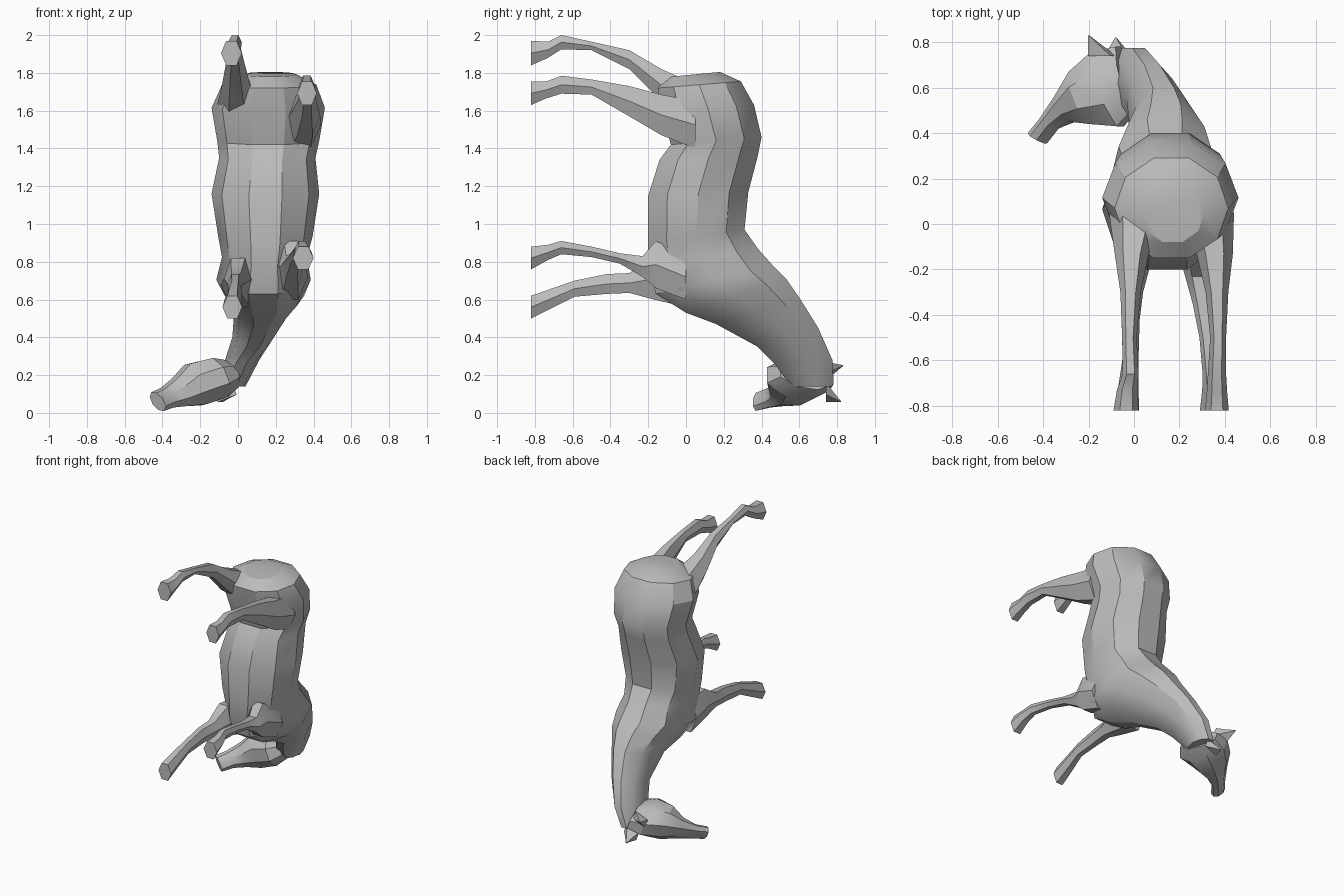
import bpy, bmesh, math
from mathutils import Vector

if "Cube" in bpy.data.objects:
    bpy.data.objects.remove(bpy.data.objects["Cube"], do_unlink=True)

grey = bpy.data.materials.new("plain grey")
grey.use_nodes = True
COLOUR = (0.5, 0.5, 0.5, 1)
grey.diffuse_color = COLOUR
grey.node_tree.nodes["Principled BSDF"].inputs["Base Color"].default_value = COLOUR


def loft(name, rings, side, sides):
    """Skin rings given as (top point, bottom point, half width) and cap the ends."""
    bm = bmesh.new()
    side = Vector(side).normalized()
    loops = []
    for top, bottom, half in rings:
        top, bottom = Vector(top), Vector(bottom)
        mid, up = (top + bottom) / 2, (top - bottom) / 2
        up /= math.cos(math.pi / sides)
        loop = []
        for i in range(sides):
            a = (i + 0.5) * math.tau / sides
            loop.append(bm.verts.new(mid + up * math.cos(a) + side * half * math.sin(a)))
        loops.append(loop)
    for a, b in zip(loops, loops[1:]):
        for i in range(sides):
            j = (i + 1) % sides
            bm.faces.new((a[i], a[j], b[j], b[i]))
    bm.faces.new(loops[0])
    bm.faces.new(loops[-1])
    bmesh.ops.recalc_face_normals(bm, faces=bm.faces)
    mesh = bpy.data.meshes.new(name)
    bm.to_mesh(mesh)
    bm.free()
    mesh.materials.append(grey)
    obj = bpy.data.objects.new(name, mesh)
    bpy.context.collection.objects.link(obj)
    bpy.ops.object.select_all(action="DESELECT")
    obj.select_set(True)
    bpy.context.view_layer.objects.active = obj
    bpy.ops.object.shade_smooth_by_angle(angle=math.radians(30))
    return obj


# Torso and neck, rump to poll: centre x, half width, back (y, z), belly (y, z)
torso = [
    (0.17, 0.14, (0.18, 1.805), (-0.08, 1.78)),
    (0.165, 0.25, (0.29, 1.755), (-0.15, 1.72)),
    (0.16, 0.30, (0.36, 1.63), (-0.13, 1.60)),
    (0.16, 0.27, (0.40, 1.46), (-0.08, 1.42)),
    (0.155, 0.255, (0.38, 1.36), (-0.14, 1.34)),
    (0.145, 0.285, (0.33, 1.17), (-0.20, 1.15)),
    (0.145, 0.25, (0.31, 0.97), (-0.20, 0.90)),
    (0.14, 0.225, (0.38, 0.87), (-0.20, 0.78)),
    (0.135, 0.25, (0.46, 0.78), (-0.16, 0.63)),
    (0.14, 0.21, (0.53, 0.71), (0.00, 0.53)),
    (0.13, 0.15, (0.60, 0.61), (0.16, 0.47)),
    (0.08, 0.11, (0.70, 0.45), (0.38, 0.35)),
    (0.02, 0.09, (0.775, 0.28), (0.46, 0.27)),
    (-0.03, 0.07, (0.775, 0.14), (0.56, 0.14)),
]
loft("torso_and_neck", [((x, *back), (x, *belly), w) for x, w, back, belly in torso],
     (1, 0, 0), 10)

# Head turned to one side: brow point, jaw point, half width
HEAD_SIDE = (0.37, 0, -0.93)
loft("head", [
    ((-0.07, 0.78, 0.18), (0.00, 0.50, 0.22), 0.08),
    ((-0.17, 0.76, 0.16), (-0.06, 0.43, 0.20), 0.12),
    ((-0.27, 0.67, 0.14), (-0.18, 0.44, 0.16), 0.125),
    ((-0.34, 0.56, 0.11), (-0.27, 0.45, 0.11), 0.085),
    ((-0.41, 0.46, 0.08), (-0.34, 0.42, 0.08), 0.06),
    ((-0.46, 0.40, 0.065), (-0.39, 0.355, 0.055), 0.055),
], HEAD_SIDE, 8)

# Ears
for name, base, tip in (("right_ear", (-0.14, 0.74, 0.22), (-0.20, 0.83, 0.25)),
                        ("left_ear", (-0.07, 0.74, 0.11), (-0.08, 0.82, 0.06))):
    base, tip = Vector(base), Vector(tip)
    out = Vector((0.05, 0, 0.02))
    loft(name, [(base + out, base - out, 0.05),
                (base.lerp(tip, 0.5) + out * 0.5, base.lerp(tip, 0.5) - out * 0.5, 0.025),
                (tip + out * 0.05, tip - out * 0.05, 0.003)], HEAD_SIDE, 4)

# Legs, hoof to body: y, low z, high z, centre x, half width
legs = {
    "right_hind_leg": [
        (-0.82, 1.84, 1.97, -0.035, 0.055), (-0.73, 1.88, 1.965, -0.03, 0.045),
        (-0.66, 1.925, 2.0, -0.015, 0.035), (-0.50, 1.92, 1.965, -0.02, 0.032),
        (-0.30, 1.82, 1.92, -0.015, 0.045), (-0.13, 1.65, 1.82, -0.01, 0.075),
        (0.05, 1.52, 1.74, 0.01, 0.12)],
    "left_hind_leg": [
        (-0.82, 1.63, 1.755, 0.365, 0.052), (-0.74, 1.665, 1.755, 0.365, 0.045),
        (-0.66, 1.69, 1.785, 0.365, 0.04), (-0.50, 1.685, 1.765, 0.37, 0.035),
        (-0.30, 1.57, 1.73, 0.365, 0.05), (-0.13, 1.47, 1.685, 0.355, 0.08),
        (0.05, 1.40, 1.65, 0.33, 0.11)],
    "left_front_leg": [
        (-0.82, 0.76, 0.88, 0.345, 0.055), (-0.73, 0.81, 0.89, 0.345, 0.045),
        (-0.66, 0.84, 0.91, 0.335, 0.033), (-0.50, 0.825, 0.88, 0.32, 0.032),
        (-0.35, 0.79, 0.845, 0.30, 0.042), (-0.23, 0.72, 0.83, 0.285, 0.06),
        (-0.16, 0.66, 0.91, 0.28, 0.075), (0.0, 0.60, 0.84, 0.27, 0.10)],
    "right_front_leg": [
        (-0.82, 0.50, 0.62, -0.03, 0.052), (-0.72, 0.55, 0.655, -0.025, 0.045),
        (-0.59, 0.615, 0.70, -0.015, 0.035), (-0.42, 0.63, 0.735, -0.015, 0.04),
        (-0.30, 0.635, 0.74, -0.01, 0.05), (-0.17, 0.60, 0.82, 0.0, 0.075),
        (0.0, 0.56, 0.80, 0.01, 0.10)],
}
for name, rings in legs.items():
    loft(name, [((x, y, hi), (x, y, lo), w) for y, lo, hi, x, w in rings], (1, 0, 0), 6)
